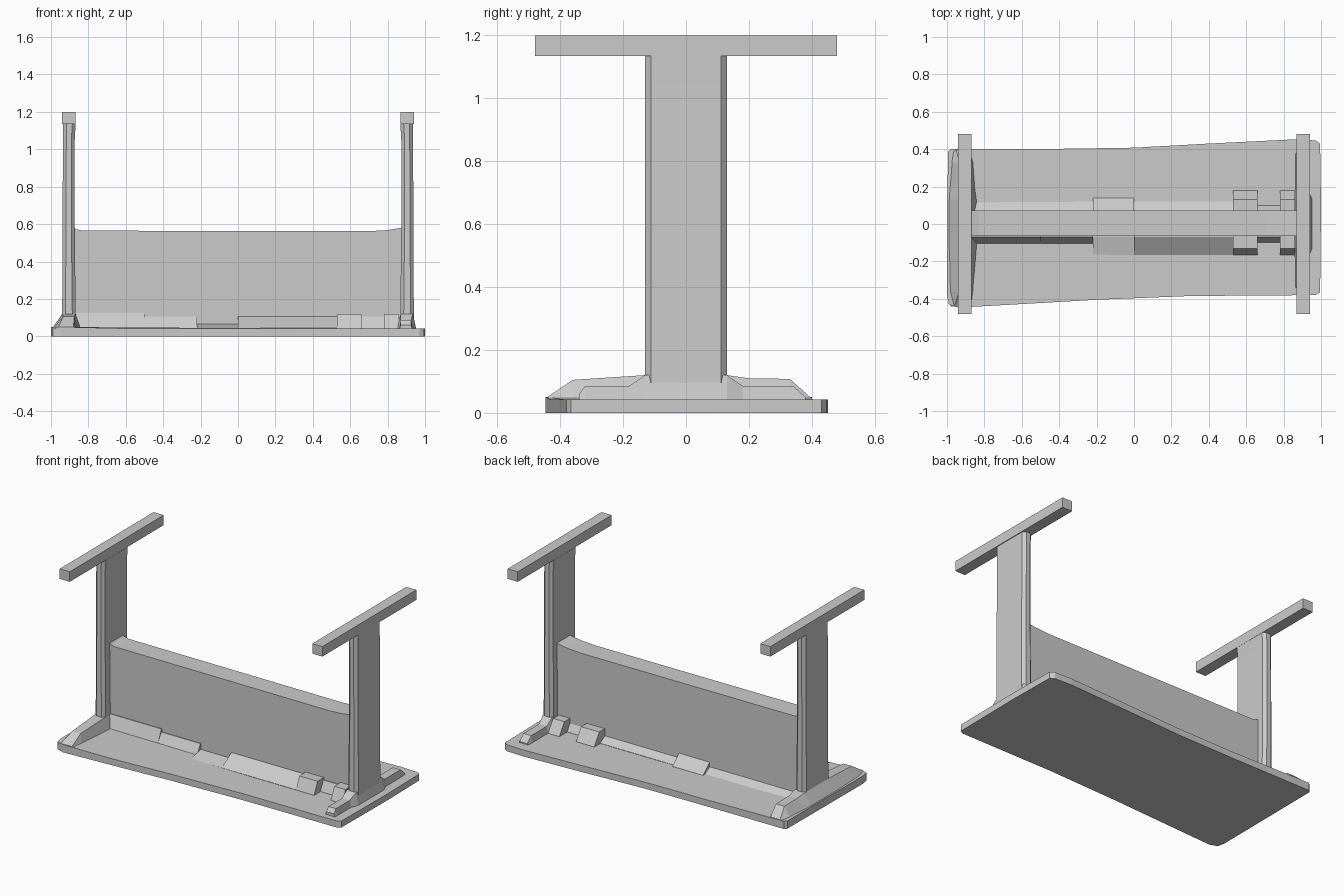
import bpy, bmesh

if "Cube" in bpy.data.objects:
    bpy.data.objects.remove(bpy.data.objects["Cube"])

def loft(name, rings):
    """Closed solid through a list of equal-length point rings."""
    bm = bmesh.new()
    vs = [[bm.verts.new(p) for p in r] for r in rings]
    n = len(rings[0])
    for a, b in zip(vs, vs[1:]):
        for i in range(n):
            j = (i + 1) % n
            bm.faces.new((a[i], a[j], b[j], b[i]))
    bm.faces.new(vs[0])
    bm.faces.new(vs[-1])
    bmesh.ops.recalc_face_normals(bm, faces=bm.faces[:])
    me = bpy.data.meshes.new(name)
    bm.to_mesh(me)
    bm.free()
    ob = bpy.data.objects.new(name, me)
    bpy.context.collection.objects.link(ob)
    return ob

def box(name, x0, x1, y0, y1, z0, z1):
    q = [(x0, y0), (x1, y0), (x1, y1), (x0, y1)]
    return loft(name, [[(x, y, z) for x, y in q] for z in (z0, z1)])

def chamfered(x0, x1, y0, y1, z, c):
    return [(x0 + c, y0, z), (x1 - c, y0, z), (x1, y0 + c, z), (x1, y1 - c, z),
            (x1 - c, y1, z), (x0 + c, y1, z), (x0, y1 - c, z), (x0, y0 + c, z)]

def along_x(name, profile, x0, x1):
    return loft(name, [[(x, y, z) for y, z in profile] for x in (x0, x1)])

# slightly skewed base plate
outline = [(-1, -.38), (-.99, -.43), (-.94, -.447), (-.6, -.428), (-.2, -.405), (.3, -.385),
           (.97, -.38), (.995, -.365), (1, .1), (.995, .43), (.97, .447), (.85, .452),
           (.4, .43), (0, .408), (-.4, .402), (-.98, .4), (-.995, .385)]
loft("base_plate", [[(x, y, 0) for x, y in outline],
                    [(x, y, .05 if x < -.65 else .042) for x, y in outline]])

# posts and arm bars at both ends
for side, s in (("left", -1), ("right", 1)):
    bar_x = sorted((s * .868, s * .94))
    box(side + "_top_bar", *bar_x, -.48, .48, 1.135, 1.2)
    rings = []
    for z, a, b in ((.03, .868, .942), (.12, .868, .94), (.6, .873, .938),
                    (1.05, .873, .936), (1.134, .868, .936)):
        x0, x1 = sorted((s * a, s * b))
        rings.append(chamfered(x0, x1, -.13, .13, z, .018))
    loft(side + "_post", rings)

# central panel with raised ends
top = [(-.885, .59), (-.865, .572), (-.83, .565), (.7, .562), (.8, .568), (.87, .58), (.885, .59)]
edge = [(-.885, .03)] + top + [(.885, .03)]
loft("centre_panel", [[(x, y, z) for x, z in edge] for y in (-.065, .072)])

# left foot, a broad sloped ridge
rings = []
for y, x0, x1, t0, t1, z in ((-.44, -.98, -.87, -.96, -.88, .051), (-.36, -.99, -.86, -.935, -.875, .105),
                             (-.13, -.995, -.84, -.94, -.868, .12), (.13, -.995, -.84, -.94, -.868, .12),
                             (.2, -.99, -.85, -.935, -.875, .11), (.33, -.98, -.86, -.935, -.875, .108),
                             (.395, -.97, -.87, -.95, -.88, .05)):
    rings.append([(x0, y, .04), (x1, y, .04), (t1, y, z), (t0, y, z)])
loft("left_foot", rings)

# right foot, a narrow ridge with a collar round the post
rings = []
for y, z in ((-.34, .06), (-.32, .086), (-.18, .086), (-.13, .12),
             (.13, .12), (.18, .086), (.34, .086), (.38, .05)):
    w = .02 if abs(y) < .15 else 0
    rings.append([(.86 - w, y, .03), (.935 + w, y, .03), (.925 + w / 2, y, z), (.87, y, z)])
loft("right_foot", rings)

# sloped fillets where the panel meets the plate: x0, x1, side, reach, height
fillets = [(-.88, -.5, -1, .105, .125), (-.5, -.22, -1, .105, .105), (-.22, 0, -1, .165, .066),
           (0, .53, -1, .165, .105), (.53, .66, -1, .165, .12), (.66, .78, -1, .1, .105),
           (.78, .86, -1, .165, .12),
           (-.88, -.22, 1, .12, .075), (-.22, 0, 1, .14, .105), (0, .53, 1, .12, .075),
           (.53, .66, 1, .18, .12), (.66, .78, 1, .1, .09), (.78, .86, 1, .18, .12)]
for i, (x0, x1, s, reach, h) in enumerate(fillets):
    ledge = .13 if h > .115 and reach > .15 else .07
    prof = [(0, .03), (s * reach, .03), (s * reach, .044), (s * ledge, h), (0, h)]
    along_x(f"fillet_{i + 1}", prof, x0, x1)
